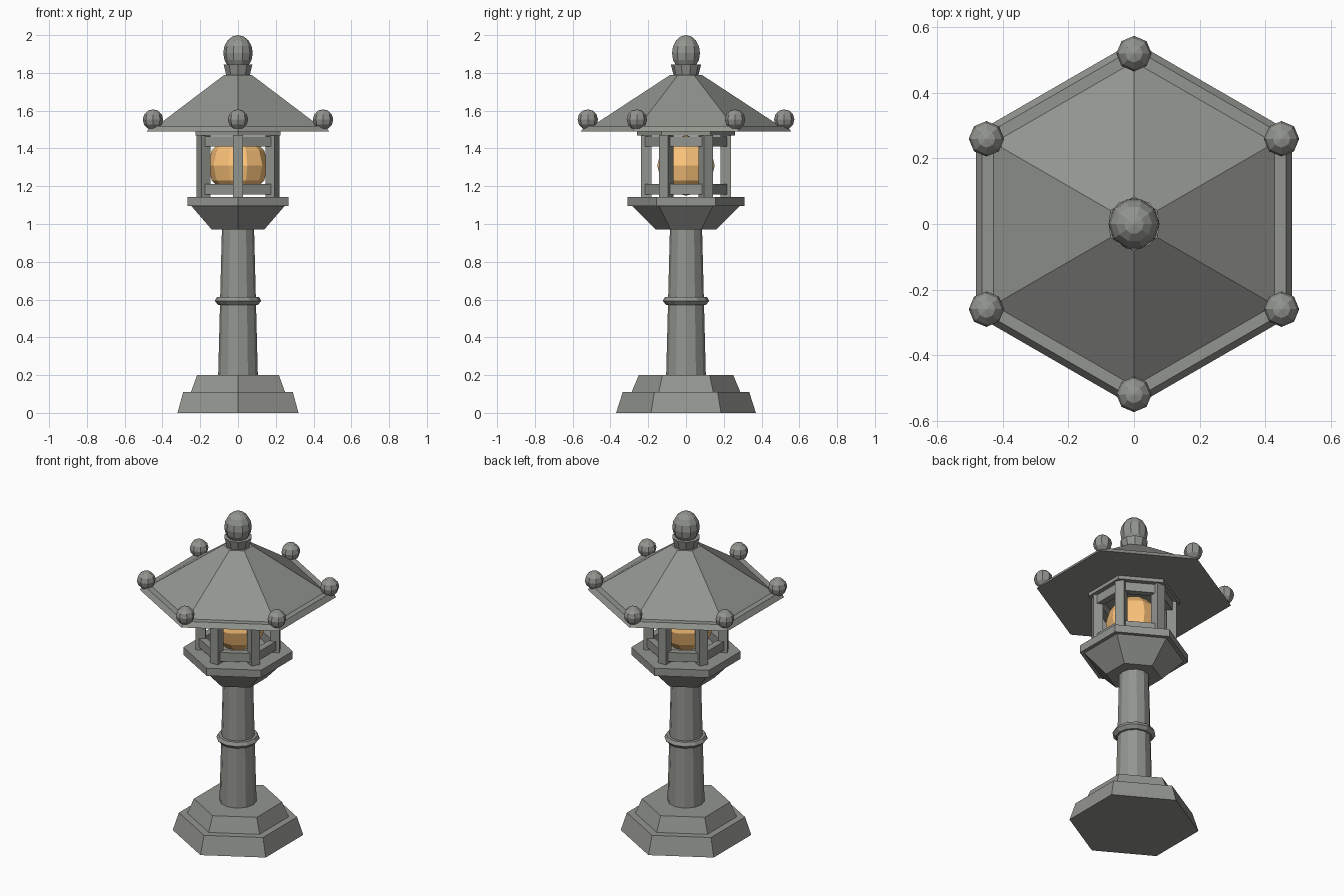
import bpy, bmesh
from math import sin, cos, pi, radians
from mathutils import Matrix

if "Cube" in bpy.data.objects:
    bpy.data.objects.remove(bpy.data.objects["Cube"])


def material(name, rgb):
    m = bpy.data.materials.new(name)
    m.diffuse_color = (*rgb, 1)
    m.use_nodes = True
    m.node_tree.nodes["Principled BSDF"].inputs["Base Color"].default_value = m.diffuse_color
    return m


stone = material("stone", (0.29, 0.30, 0.275))
amber = material("amber", (1.0, 0.56, 0.2))


def finish(name, bm, mat=stone):
    bmesh.ops.recalc_face_normals(bm, faces=bm.faces)
    me = bpy.data.meshes.new(name)
    bm.to_mesh(me)
    bm.free()
    me.materials.append(mat)
    ob = bpy.data.objects.new(name, me)
    bpy.context.collection.objects.link(ob)
    return ob


def lathe(name, profile, sides=6):
    """Closed faceted solid from (radius, z) points; a corner points along y."""
    bm = bmesh.new()
    rings = [[bm.verts.new((r * cos(pi / 2 + 2 * pi * i / sides),
                            r * sin(pi / 2 + 2 * pi * i / sides), z))
              for i in range(sides)] for r, z in profile]
    for a, b in zip(rings, rings[1:]):
        for i in range(sides):
            j = (i + 1) % sides
            bm.faces.new((a[i], a[j], b[j], b[i]))
    bm.faces.new(rings[0])
    bm.faces.new(rings[-1])
    return finish(name, bm)


def ball(name, loc, r, segs, rings, zscale=1.0, mat=stone):
    bm = bmesh.new()
    m = (Matrix.Translation(loc) @ Matrix.Diagonal((1, 1, zscale, 1))
         @ Matrix.Rotation(pi / 2, 4, 'Z'))
    bmesh.ops.create_uvsphere(bm, u_segments=segs, v_segments=rings, radius=r, matrix=m)
    return finish(name, bm, mat)


def box(name, radius, angle, z, size):
    """Box placed on a circle; size is (radial, tangential, height)."""
    bm = bmesh.new()
    m = (Matrix.Rotation(angle, 4, 'Z') @ Matrix.Translation((radius, 0, z))
         @ Matrix.Diagonal((*size, 1)))
    bmesh.ops.create_cube(bm, size=1, matrix=m)
    return finish(name, bm)


# stepped base
lathe("base_lower_tier", [(0.37, 0), (0.335, 0.11)])
lathe("base_upper_tier", [(0.288, 0.11), (0.25, 0.2)])

# column and its ring
lathe("column", [(0.105, 0.2), (0.085, 0.98)], 12)
lathe("column_ring", [(0.095, 0.57), (0.105, 0.572), (0.123, 0.592),
                      (0.112, 0.613), (0.09, 0.613)], 12)

# flared platform
lathe("platform_flare", [(0.16, 0.97), (0.285, 1.095)])
lathe("platform_slab", [(0.31, 1.095), (0.31, 1.142)])

# lamp chamber: corner posts with rails between them
for i in range(6):
    corner = radians(90 + 60 * i)
    box(f"post_{i}", 0.21, corner, 1.306, (0.055, 0.055, 0.33))
    for label, z in (("lower", 1.185), ("upper", 1.437)):
        box(f"{label}_rail_{i}", 0.182, corner + pi / 6, z, (0.04, 0.17, 0.055))
lathe("chamber_top", [(0.26, 1.468), (0.26, 1.492)])

# glowing lamp
ball("lamp", (0, 0, 1.31), 0.16, 10, 6, mat=amber)

# roof with corner balls
lathe("roof", [(0.557, 1.49), (0.535, 1.52), (0.495, 1.52), (0.083, 1.79)])
for i in range(6):
    a = radians(90 + 60 * i)
    ball(f"roof_corner_ball_{i}", (0.52 * cos(a), 0.52 * sin(a), 1.553), 0.054, 8, 6)

# finial
lathe("finial_collar", [(0.065, 1.785), (0.08, 1.845)], 10)
ball("finial", (0, 0, 1.905), 0.078, 10, 8, 0.095 / 0.078)
